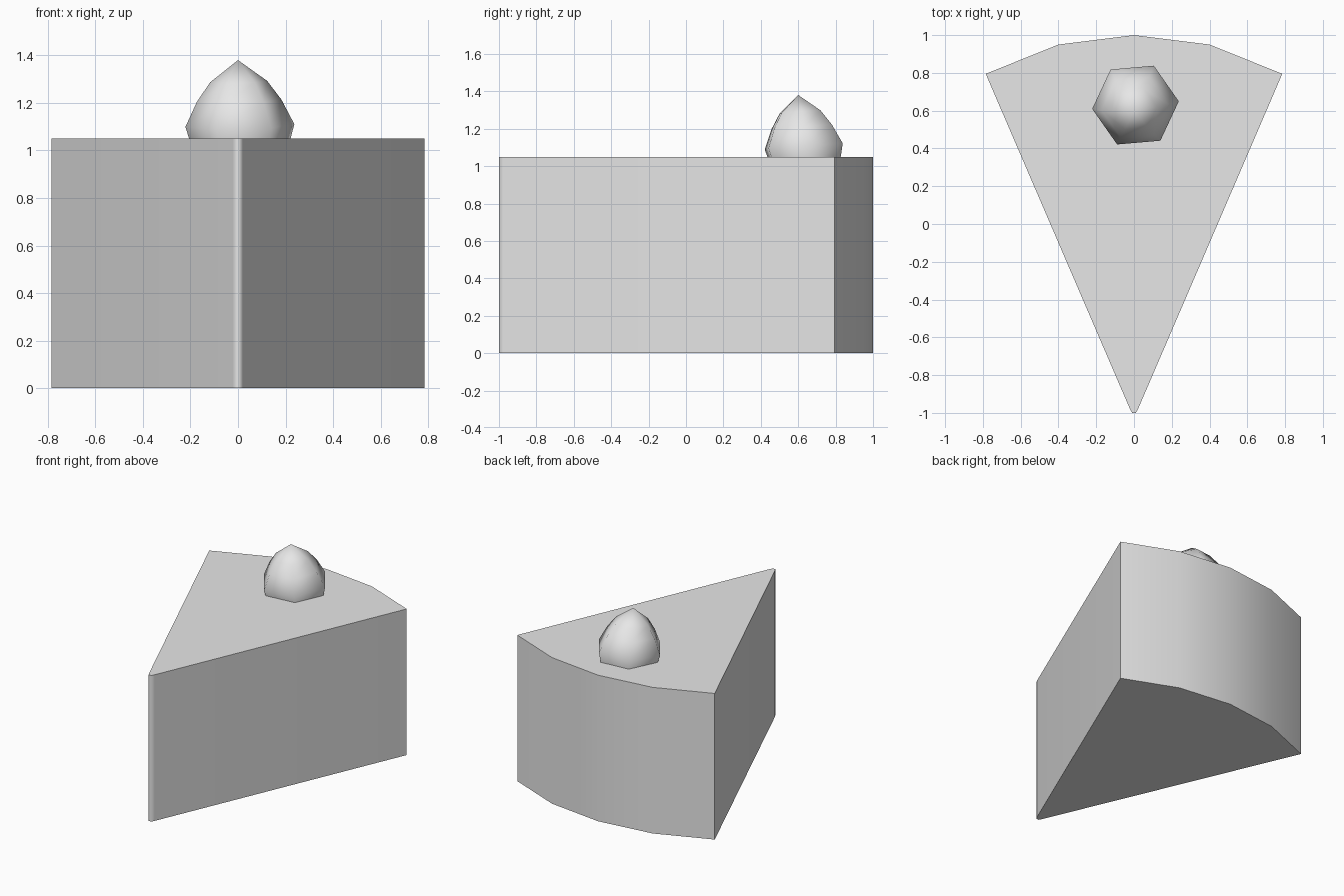
import bpy, bmesh, math

cube = bpy.data.objects.get("Cube")
if cube:
    bpy.data.objects.remove(cube, do_unlink=True)

grey = bpy.data.materials.new("plain grey")
grey.use_nodes = True
colour = (0.8, 0.8, 0.8, 1)
grey.diffuse_color = colour
grey.node_tree.nodes["Principled BSDF"].inputs["Base Color"].default_value = colour


def finish(name, bm, angle):
    bmesh.ops.recalc_face_normals(bm, faces=bm.faces)
    mesh = bpy.data.meshes.new(name)
    bm.to_mesh(mesh)
    bm.free()
    mesh.materials.append(grey)
    obj = bpy.data.objects.new(name, mesh)
    bpy.context.collection.objects.link(obj)
    bpy.ops.object.select_all(action="DESELECT")
    obj.select_set(True)
    bpy.context.view_layer.objects.active = obj
    bpy.ops.object.shade_smooth_by_angle(angle=math.radians(angle))
    return obj


# Wedge with a blunt tip at the front and a curved back
half = [(0.01, -1), (0.022, -0.978), (0.785, 0.795), (0.4, 0.95)]
outline = half + [(0, 1)] + [(-x, y) for x, y in reversed(half)]
bm = bmesh.new()
base = bm.faces.new([bm.verts.new((x, y, 0)) for x, y in outline])
top = bmesh.ops.extrude_face_region(bm, geom=[base], use_keep_orig=True)
bmesh.ops.translate(bm, vec=(0, 0, 1.05),
                    verts=[g for g in top["geom"] if isinstance(g, bmesh.types.BMVert)])
finish("cake_slice", bm, 62)

# Six-sided berry, leaning slightly, sunk into the top of the wedge
rings = [(0.2, 1.0), (0.23, 1.105), (0.178, 1.21), (0.12, 1.29)]
bm = bmesh.new()
loops = []
for radius, z in rings:
    lean = (1.38 - z) / 0.28
    loop = []
    for i in range(6):
        a = math.radians(5 + 60 * i)
        x, y = radius * math.cos(a), radius * math.sin(a)
        loop.append(bm.verts.new((x + 0.008 * lean, y + 0.6 + 0.03 * lean,
                                  z + 0.02 * x + 0.07 * y)))
    loops.append(loop)
apex = bm.verts.new((0, 0.6, 1.38))
bm.faces.new(loops[0])
for i in range(6):
    j = (i + 1) % 6
    for low, high in zip(loops, loops[1:]):
        bm.faces.new((low[i], low[j], high[j], high[i]))
    bm.faces.new((loops[-1][i], loops[-1][j], apex))
finish("berry", bm, 65)
